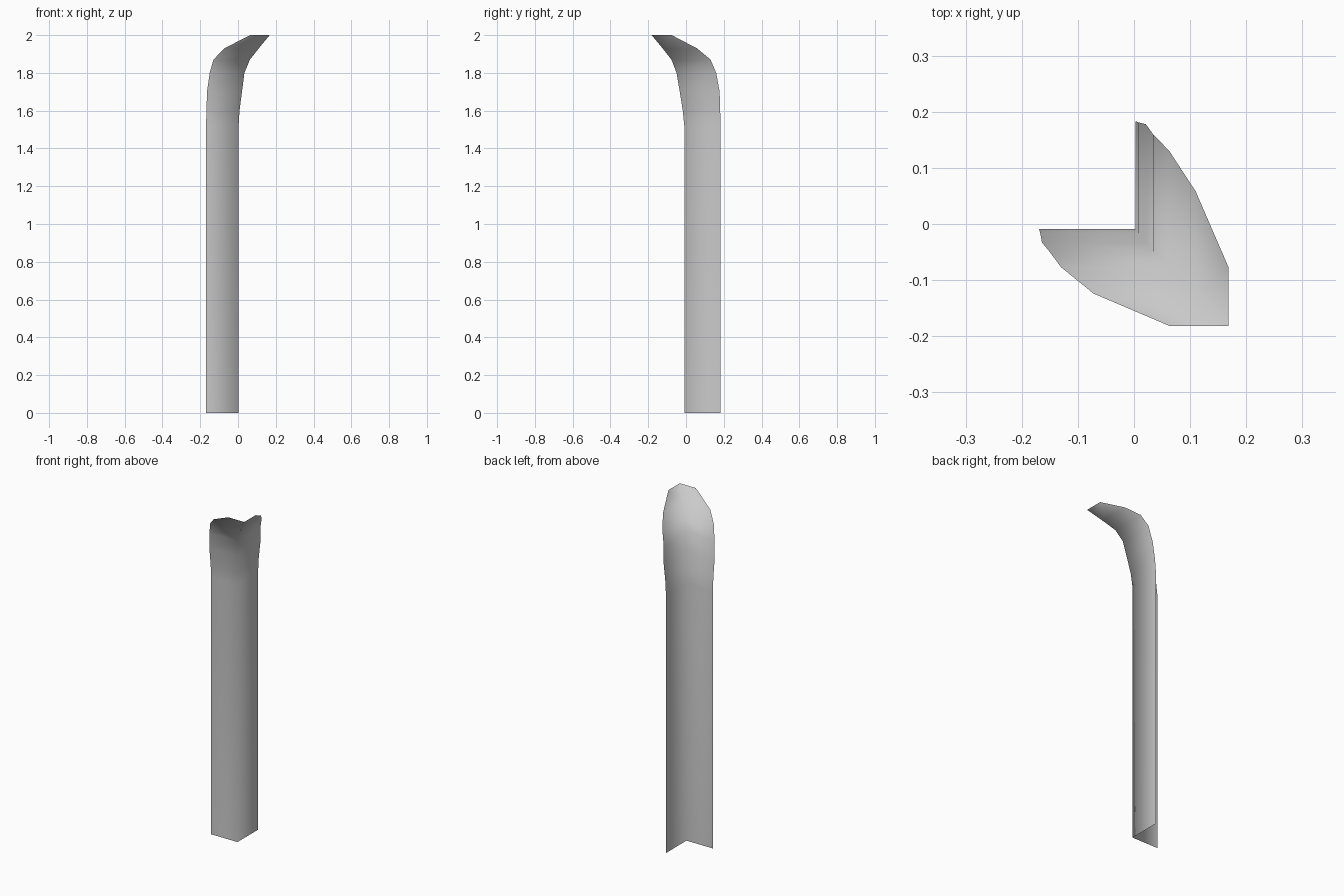
import bpy, bmesh

if "Cube" in bpy.data.objects:
    bpy.data.objects.remove(bpy.data.objects["Cube"])

# Each level of the angle strip: height, corner x, corner y, x of left end, y of rear end
levels = [
    (0.00, 0.003, -0.009, -0.169, 0.183),
    (1.52, 0.003, -0.009, -0.169, 0.183),
    (1.60, 0.008, -0.017, -0.167, 0.181),
    (1.70, 0.021, -0.033, -0.164, 0.178),
    (1.80, 0.034, -0.050, -0.150, 0.160),
    (1.87, 0.063, -0.077, -0.130, 0.130),
    (1.93, 0.110, -0.124, -0.072, 0.058),
    (2.00, 0.168, -0.182, 0.064, -0.076),
]

# Thin L-shaped strip, lofted upward and curling out at the top
bm = bmesh.new()
rows = [[bm.verts.new(p) for p in ((ax, cy, z), (cx, cy, z), (cx, by, z))]
        for z, cx, cy, ax, by in levels]
for low, high in zip(rows, rows[1:]):
    for i in range(2):
        face = bm.faces.new((low[i], low[i + 1], high[i + 1], high[i]))
        face.smooth = True

mesh = bpy.data.meshes.new("curled_corner_strip")
bm.to_mesh(mesh)
bm.free()
strip = bpy.data.objects.new("curled_corner_strip", mesh)
bpy.context.collection.objects.link(strip)
